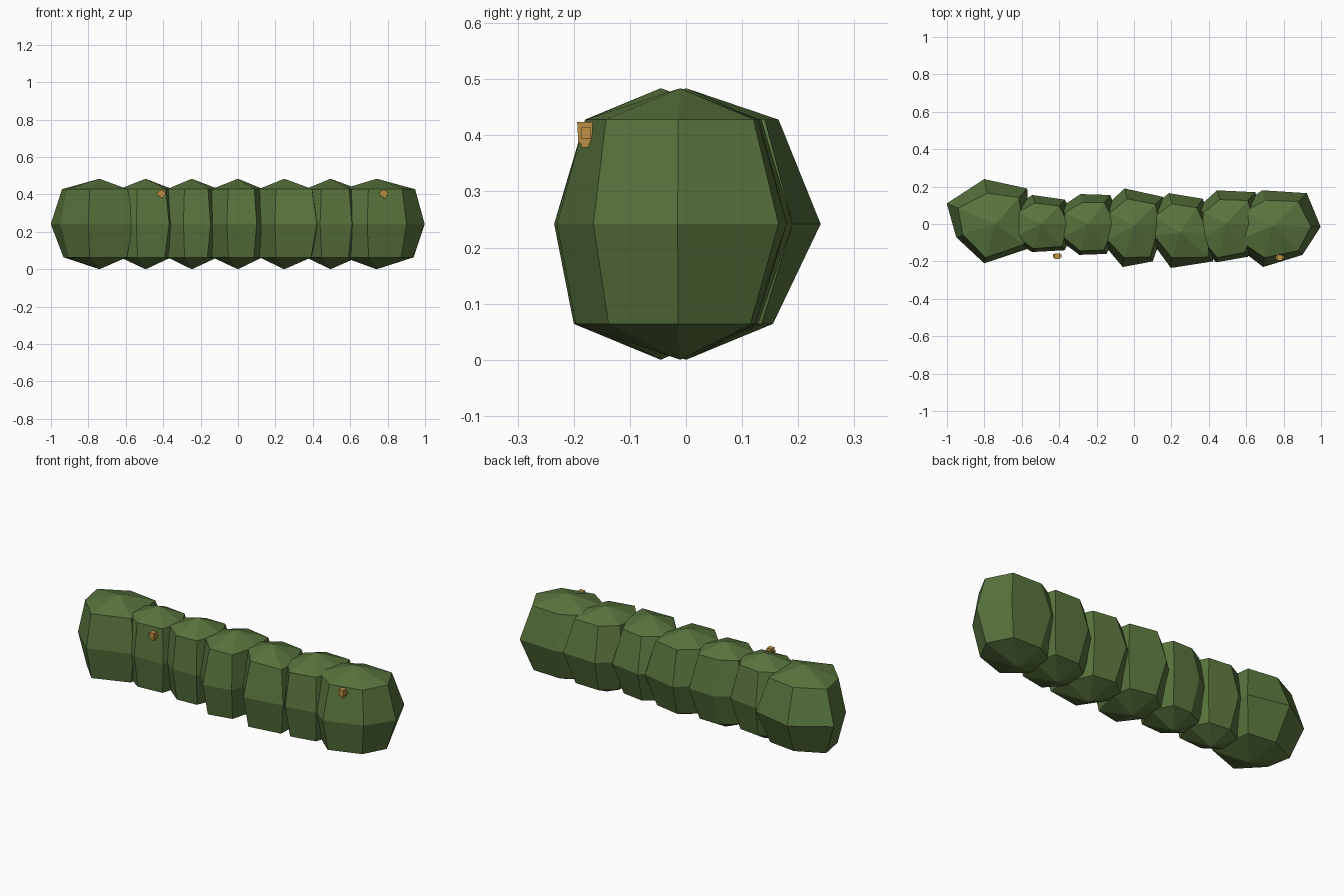
import bpy
import bmesh
from math import hypot

cube = bpy.data.objects.get("Cube")
if cube:
    bpy.data.objects.remove(cube)

HALF = 0.242


def make_material(name, color):
    mat = bpy.data.materials.new(name)
    mat.use_nodes = True
    mat.diffuse_color = color
    mat.node_tree.nodes["Principled BSDF"].inputs["Base Color"].default_value = color
    return mat


def add_object(name, bm, mat):
    bmesh.ops.recalc_face_normals(bm, faces=bm.faces)
    mesh = bpy.data.meshes.new(name)
    bm.to_mesh(mesh)
    bm.free()
    mesh.materials.append(mat)
    obj = bpy.data.objects.new(name, mesh)
    bpy.context.collection.objects.link(obj)
    return obj


def bush(name, x, y, outline, mat):
    """Faceted ball: two poles and three uneven rings, trimmed front and back."""
    bm = bmesh.new()
    rings = []
    # height, mean scale, extra taper towards the back, front and back trim
    for height, mean, taper, front, back in ((0.064, 0.77, 0.08, -0.2, 0.155),
                                             (HALF, 1.0, 0.0, -1, 1),
                                             (0.428, 0.80, 0.08, -0.18, 0.165)):
        ring = []
        for px, py in outline:
            dy = py - y
            scale = mean - taper * dy / hypot(px, dy)
            depth = min(max(y + dy * scale, front), back)
            ring.append(bm.verts.new((x + px * scale, depth, height)))
        rings.append(ring)
    bottom = bm.verts.new((x, y, 0))
    top = bm.verts.new((x, y, 2 * HALF))
    for i in range(len(outline)):
        j = (i + 1) % len(outline)
        bm.faces.new((bottom, rings[0][j], rings[0][i]))
        bm.faces.new((top, rings[2][i], rings[2][j]))
        for low, high in zip(rings, rings[1:]):
            bm.faces.new((low[i], low[j], high[j], high[i]))
    return add_object(name, bm, mat)


def flower(name, x, y, z, mat):
    """Small tapered bud with a stub below and petals at the sides."""
    bm = bmesh.new()

    def block(offset, size, taper=1.0):
        verts = bmesh.ops.create_cube(bm, size=1)["verts"]
        for v in verts:
            k = taper if v.co.z < 0 else 1.0
            v.co = (x + offset[0] + v.co.x * size[0] * k,
                    y + offset[1] + v.co.y * size[1] * k,
                    z + offset[2] + v.co.z * size[2])

    block((0, 0, 0.003), (0.03, 0.028, 0.038), 0.85)
    block((0.004, 0, -0.017), (0.014, 0.018, 0.014), 0.7)
    for side in (-1, 1):
        block((side * 0.016, 0.002, 0.002), (0.014, 0.018, 0.02))
    return add_object(name, bm, mat)


leaf_green = make_material("leaf green", (0.10, 0.175, 0.047, 1))
amber = make_material("amber", (0.53, 0.29, 0.06, 1))

# Row of overlapping bushes: pole depth and the seven-sided outline of each,
# counted from the right-hand point towards the back
bushes = (
    (0, ((.18, 0), (.17, .19), (-.06, .24), (-.26, .11),
         (-.21, -.07), (-.06, -.21), (.18, -.13))),
    (0, ((.18, 0), (.125, .13), (-.05, .155), (-.17, .08),
         (-.17, -.08), (-.05, -.15), (.125, -.14))),
    (0, ((.18, 0), (.12, .155), (-.04, .16), (-.16, .08),
         (-.16, -.08), (-.045, -.165), (.1, -.16))),
    (-.01, ((.17, 0), (.155, .145), (-.05, .19), (-.17, .08),
            (-.17, -.1), (-.06, -.23), (.1, -.2))),
    (-.045, ((.19, -.05), (.12, .135), (-.06, .165), (-.18, .07),
             (-.17, -.07), (-.05, -.235), (.175, -.2))),
    (0, ((.19, 0), (.155, .17), (-.05, .18), (-.16, .08),
         (-.16, -.09), (-.055, -.205), (.115, -.175))),
    (-.01, ((.257, -.015), (.183, .165), (-.055, .18), (-.2, .085),
            (-.22, -.1), (-.05, -.23), (.16, -.165))),
)
for n, (y, outline) in enumerate(bushes):
    bush(f"hedge_bush_{n + 1}", (n - 3) * 0.247, y, outline, leaf_green)

# Two blossoms on the front
flower("right_flower", -0.41, -0.172, 0.402, amber)
flower("left_flower", 0.78, -0.18, 0.402, amber)
